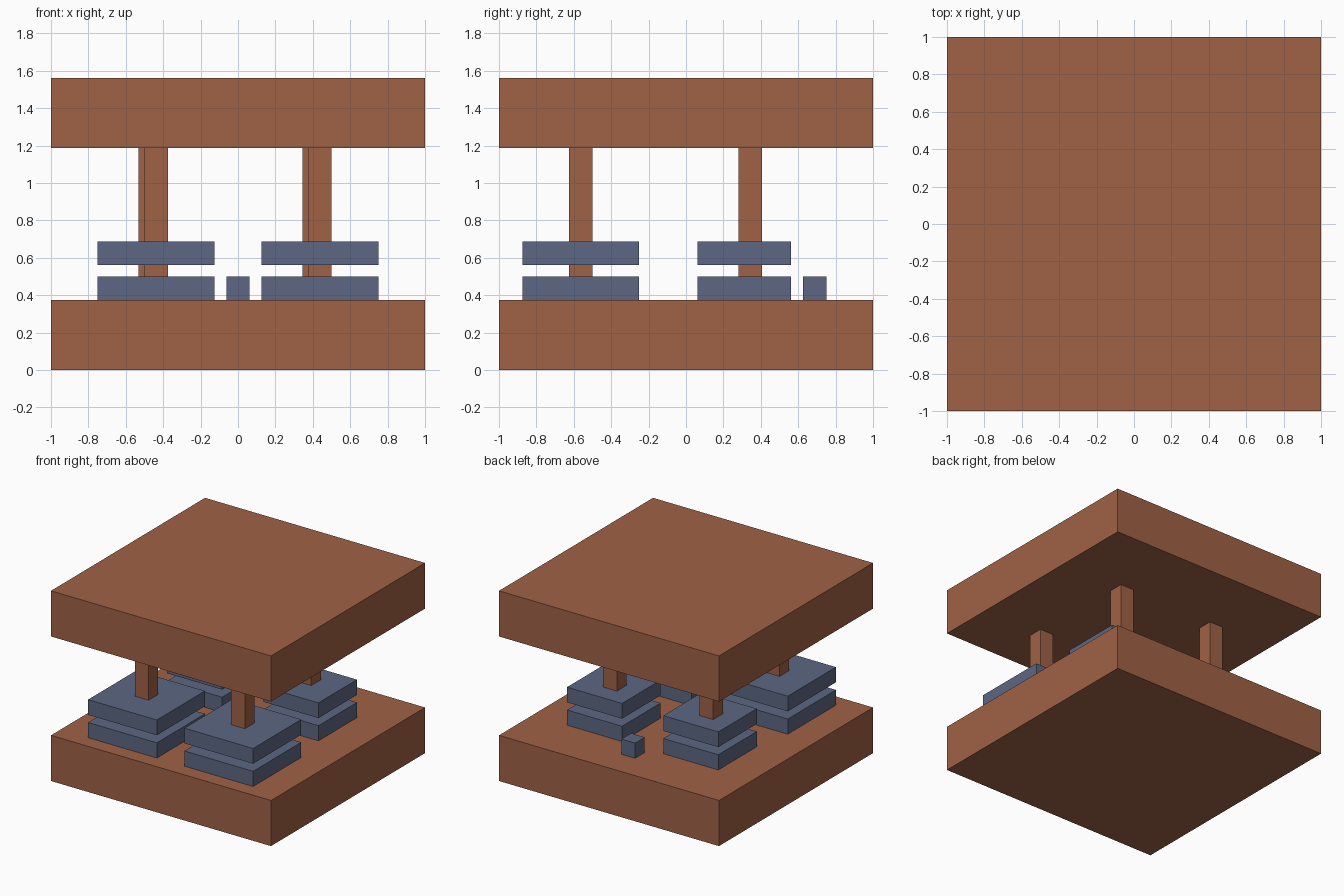
import bpy

if "Cube" in bpy.data.objects:
    bpy.data.objects.remove(bpy.data.objects["Cube"], do_unlink=True)

U = 1 / 16  # all parts sit on a sixteenth grid


def material(name, rgb):
    mat = bpy.data.materials.new(name)
    mat.use_nodes = True
    mat.diffuse_color = (*rgb, 1)
    bsdf = next(n for n in mat.node_tree.nodes if n.type == "BSDF_PRINCIPLED")
    bsdf.inputs["Base Color"].default_value = (*rgb, 1)
    return mat


clay = material("clay_brown", (0.352, 0.122, 0.061))
slate = material("slate_blue", (0.107, 0.136, 0.223))


def block(name, mat, centre, width, bottom, top):
    """Square block: centre (x, y), width and heights in grid units."""
    x, y = centre
    bpy.ops.mesh.primitive_cube_add(
        size=1, location=(x * U, y * U, (bottom + top) / 2 * U))
    obj = bpy.context.object
    obj.name = name
    obj.scale = (width * U, width * U, (top - bottom) * U)
    bpy.ops.object.transform_apply(location=False, rotation=False, scale=True)
    obj.data.materials.append(mat)


# Base and roof plates
block("base_plate", clay, (0, 0), 32, 0, 6)
block("roof_plate", clay, (0, 0), 32, 19, 25)

# Four stacks of two slabs, each pierced by a post; rear posts sit off-centre
for row, y, width, shift in (("front", -9, 10, 0), ("rear", 5, 8, 0.5)):
    for side, x in (("right", -7), ("left", 7)):
        label = f"{row}_{side}"
        block(f"{label}_lower_slab", slate, (x, y), width, 6, 8)
        block(f"{label}_upper_slab", slate, (x, y), width, 9, 11)
        block(f"{label}_post", clay, (x - shift, y + shift), 2, 6, 19)

# Small block at the back
block("rear_small_block", slate, (0, 11), 2, 6, 8)
